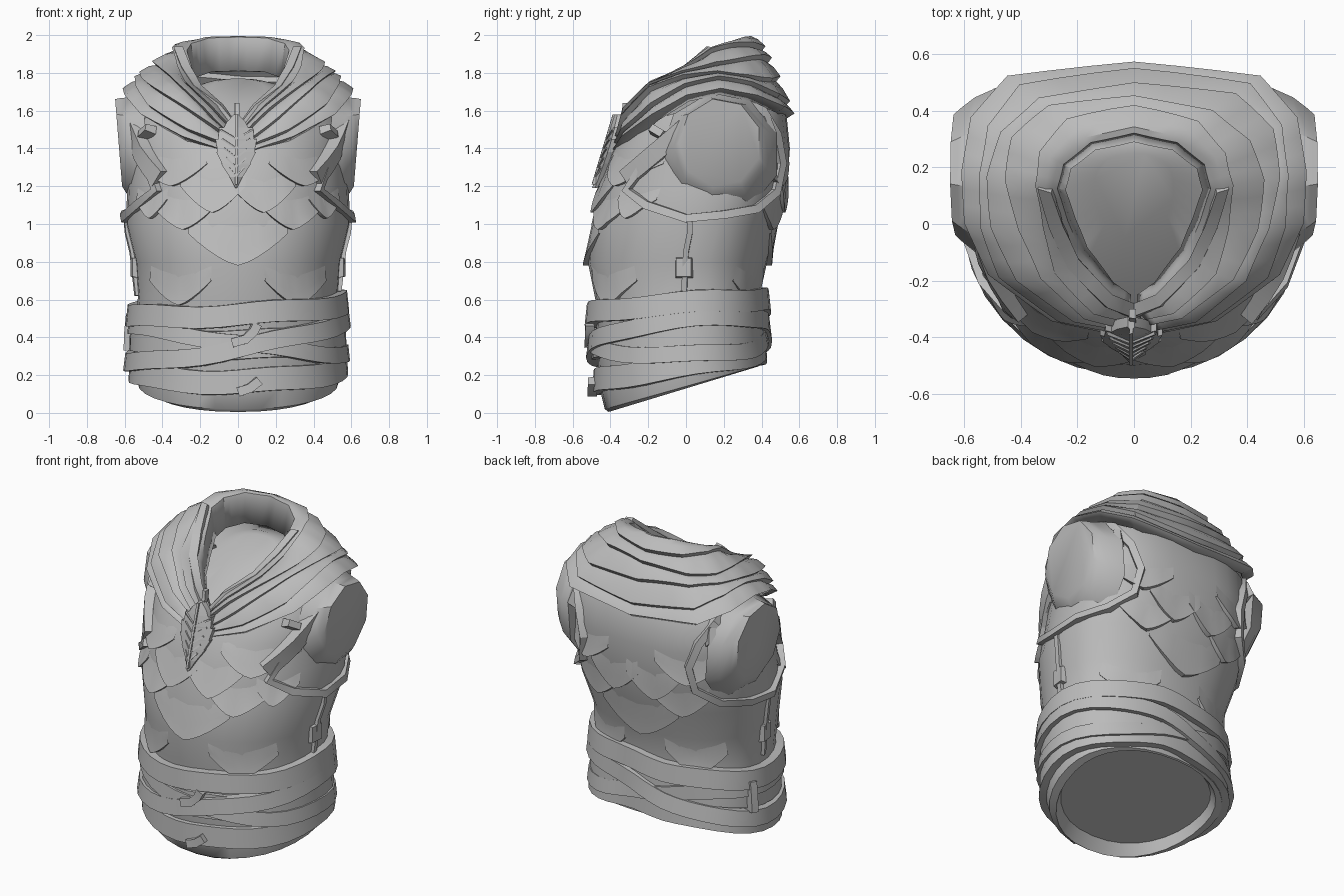
import bpy, bmesh, math
from mathutils import Vector
from mathutils.bvhtree import BVHTree

if "Cube" in bpy.data.objects:
    bpy.data.objects.remove(bpy.data.objects["Cube"])

grey = bpy.data.materials.new("plain_grey")
grey.use_nodes = True
grey.diffuse_color = (0.5, 0.5, 0.5, 1)
grey.node_tree.nodes["Principled BSDF"].inputs["Base Color"].default_value = (0.5, 0.5, 0.5, 1)


def finish(name, bm, angle=30):
    bmesh.ops.recalc_face_normals(bm, faces=bm.faces)
    me = bpy.data.meshes.new(name)
    bm.to_mesh(me)
    bm.free()
    me.materials.append(grey)
    ob = bpy.data.objects.new(name, me)
    bpy.context.collection.objects.link(ob)
    bpy.ops.object.select_all(action="DESELECT")
    ob.select_set(True)
    bpy.context.view_layer.objects.active = ob
    bpy.ops.object.shade_smooth_by_angle(angle=math.radians(angle))
    return ob


def loft(rows, wrap_u=False, wrap_v=False, cap=False):
    """Skin a list of equally long point rows."""
    bm = bmesh.new()
    vs = [[bm.verts.new(p) for p in r] for r in rows]
    n, m = len(vs), len(vs[0])
    for i in range(n if wrap_v else n - 1):
        for j in range(m if wrap_u else m - 1):
            a, b = vs[i], vs[(i + 1) % n]
            k = (j + 1) % m
            bm.faces.new((a[j], a[k], b[k], b[j]))
    if cap:
        bm.faces.new(vs[0])
        bm.faces.new(vs[-1])
    return bm


# Torso: tilted rings given as front z, back z, half width, front y, back y
RINGS = [(.08, .29, .46, -.37, .34), (.005, .245, .48, -.41, .38), (.02, .25, .53, -.43, .39),
         (.14, .32, .55, -.46, .395), (.35, .42, .55, -.47, .395), (.6, .62, .53, -.48, .39),
         (.8, .8, .545, -.52, .43), (1.0, 1.0, .595, -.5, .49), (1.2, 1.2, .585, -.455, .535),
         (1.38, 1.4, .58, -.395, .55), (1.47, 1.6, .57, -.335, .53), (1.52, 1.72, .49, -.31, .45),
         (1.42, 1.77, .26, -.28, .30), (1.62, 1.77, .14, -.05, .25)]


def ring(zf, zb, w, f, b, n=32):
    mid = f + (b - f) * .58
    back = .8 if zb > 1 else .9
    pts = []
    for i in range(n):
        a = math.tau * i / n
        s, c = math.sin(a), math.cos(a)
        y = mid + (f - mid) * c if c > 0 else mid + (b - mid) * (-c) ** back
        x = w * math.copysign(abs(s) ** (.9 if c > 0 else back), s)
        pts.append(Vector((x, y, zf + (zb - zf) * (y - f) / (b - f))))
    return pts


bm = loft([ring(*r) for r in RINGS], wrap_u=True, cap=True)
bmesh.ops.recalc_face_normals(bm, faces=bm.faces)
tree = BVHTree.FromBMesh(bm)
finish("torso", bm, 40)


def out(p):
    return Vector((p.x, p.y - .05, 0)).normalized()


def cast(origin, direction):
    """Drop a point onto the torso; slide to the nearest surface if it misses."""
    start, way = Vector(origin), Vector(direction)
    return tree.ray_cast(start, way)[0] or tree.find_nearest(start + way * 1.85)[0]


def on_front(x, z, side=-1):
    return cast((x, side * 2, z), (0, -side, 0))


def on_side(s, y, z):
    return cast((s * 2, y, z), (-s, 0, 0))


def on_ring(a, z):
    d = Vector((math.sin(a), -math.cos(a), 0))
    return cast(Vector((0, .05, z)) + d * 2, -d)


def ribbon(name, pts, width, thick, closed=False, sink=.02):
    """Rectangular strap that lies on the torso along a path."""
    rows, n = [], len(pts)
    for i, p in enumerate(pts):
        a = pts[i - 1] if closed or i else p
        b = pts[(i + 1) % n] if closed or i < n - 1 else p
        o = out(p)
        side = o.cross((b - a).normalized()).normalized() * width / 2
        rows.append([p + side - o * sink, p + side * .95 + o * thick * .8,
                     p - side * .95 + o * thick, p - side - o * sink])
    return finish(name, loft(rows, wrap_u=True, wrap_v=closed, cap=not closed))


# Scarf: draped from the neck line out to the shoulders, with stepped folds
NECK = [(.02, -.285, 1.50), (.09, -.245, 1.60), (.20, -.11, 1.69), (.25, .01, 1.80),
        (.285, .13, 1.92), (.26, .22, 1.955), (.16, .30, 1.985), (0, .335, 1.99)]
HEM = [(.05, -.355, 1.37), (.27, -.31, 1.45), (.48, -.16, 1.57), (.56, .01, 1.67),
       (.57, .18, 1.705), (.54, .36, 1.67), (.42, .495, 1.61), (0, .535, 1.57)]


def along(keys, t):
    i = min(int(t), len(keys) - 2)
    return Vector(keys[i]).lerp(Vector(keys[i + 1]), t - i)


def drape(t, v, lift):
    u = 7 - abs(t)
    p = along(NECK, u).lerp(along(HEM, u), v)
    front = max(0, 1 - abs(u - 2) / 2)
    o = Vector((p.x, p.y - .1, .25)).normalized()
    p += (o * .02 + Vector((0, -.035, .075)) * front) * math.sin(math.pi * v ** .8)
    p += o * lift
    p.x *= -1 if t < 0 else 1
    return p


FOLDS = [0, .14, .38, .6, .8, 1]


def fold(i, t):
    """Position of fold i, wandering along the drape."""
    return FOLDS[i] + (.06 * math.sin(t * 1.1 + i * 1.9) if 0 < i < 5 else 0)


rows = []
for k in range(43):
    t = -7 + k / 3
    top = drape(t, 0, 0)
    row = [top - Vector((0, 0, .18 * min(1, (7 - abs(t)) / 4))) - out(top) * .035, drape(t, 0, -.01)]
    for i in range(5):
        a, b = fold(i, t), fold(i + 1, t)
        row += [drape(t, a + .02, .002), drape(t, (a + b) / 2, .02), drape(t, b, .034)]
    row.append(drape(t, 1.0, -.03))
    rows.append(row)
scarf = finish("scarf", loft(rows), 28)
sol = scarf.modifiers.new("cloth", "SOLIDIFY")
sol.thickness = .02
sol.offset = 0

# Raised lapels beside the open neck
for s, side in ((1, "left"), (-1, "right")):
    ribbon(side + "_lapel", [drape(s * (7 - k / 2), .04, .01) for k in range(9)], .055, .03)

# Overlapping scales on chest and back: x, tip z, half width, height
SCALES = [(.34, 1.20, .18, .24), (.13, 1.06, .17, .28), (.28, .97, .17, .26), (0, .78, .26, .34),
          (.30, .57, .16, .26), (.45, 1.03, .08, .2)]


def scale(name, cx, tip, hw, h, side):
    cols = [c / 5 for c in range(-5, 6)]
    rows = []
    for f, lift in ((1, -.012), (.6, .0), (.25, .014), (0, .03), (0, -.02)):
        row = []
        for s in cols:
            low = tip + h * .5 * abs(s) ** 1.4
            p = on_front(cx + s * hw, low + (tip + h - low) * f, side)
            row.append(p + out(p) * (lift * (1 - .65 * s * s) if lift > 0 else lift))
        rows.append(row)
    finish(name, loft(rows), 32)


for side, word in ((-1, "chest"), (1, "back")):
    for x, tip, hw, h in SCALES if side < 0 else SCALES[:-1]:
        for s in ((1, -1) if x else (1,)):
            scale(f"{word}_scale", s * x, tip, hw, h, side)


# Small bevelled block facing outward from the body
def block(name, p, size, tilt=0, lean=0):
    bm = bmesh.new()
    bmesh.ops.create_cube(bm, size=1)
    o = out(p)
    across = Vector((0, 0, 1)).cross(o)
    up = (Vector((0, 0, 1)) - o * lean).normalized()
    o = across.cross(up)
    a = across * math.cos(tilt) + up * math.sin(tilt)
    b = up * math.cos(tilt) - across * math.sin(tilt)
    for v in bm.verts:
        k = .8 if v.co.z > 0 else 1
        v.co = p + a * v.co.x * size[0] * k + b * v.co.y * size[1] * k + o * v.co.z * size[2]
    finish(name, bm)


# Armholes, arm stumps, straps, seams, buckles and tags
HOLE = [(-.30, 1.18), (-.2, 1.10), (0, 1.03), (.2, 1.05), (.36, 1.08), (.46, 1.17), (.49, 1.32),
        (.465, 1.47), (.39, 1.6), (.27, 1.66), (.14, 1.67), (.03, 1.58), (-.1, 1.45), (-.22, 1.3)]
# Stump rings: x, centre z, half depth, half height
STUMP = [(.48, 1.37, .32, .33), (.555, 1.38, .285, .295), (.605, 1.41, .245, .26), (.632, 1.43, .22, .235)]
for s, word in ((1, "left"), (-1, "right")):
    ribbon(word + "_armhole_trim", [on_side(s, y, z) for y, z in HOLE], .045, .04, True)
    ribbon(word + "_shoulder_strap",
           [on_side(s, .15 - .45 * k / 6, 1.65 - .41 * k / 6) for k in range(7)], .10, .05)
    rows = []
    for x, cz, ry, rz in STUMP:
        angles = [math.tau * (i + .5) / 9 for i in range(9)]
        rows.append([Vector((s * (x + math.sin(a) * rz * .08), .18 + math.cos(a) * ry, cz + math.sin(a) * rz))
                     for a in angles])
    finish(word + "_arm_stump", loft(rows, wrap_u=True, cap=True), 42)
    ribbon(word + "_seam", [on_side(s, y, z) for y, z in ((.02, 1.04), (.02, .95), (0, .85), (-.01, .62))],
           .03, .02)
    block(word + "_buckle", on_side(s, -.01, .77), (.1, .12, .05))
    for part, y, z, size, tilt in (("front", -1, 1.485, (.1, .05, .06), -.5), ("back", 1, 1.52, (.05, .12, .05), .15)):
        p = on_front(s * .465, z, y)
        block(f"{word}_{part}_tag", p + out(p) * .02, size, s * tilt, .4)

# Sash wrapped round the waist: mean z, front dip, sideways slope, width, thickness
for name, m, dip, slope, w, t in (("upper_sash", .555, .035, .03, .12, .06), ("diagonal_wrap", .39, .05, .11, .10, .06),
                                  ("crossing_wrap", .39, .02, -.08, .09, .045), ("inner_wrap", .42, .06, 0, .16, .03),
                                  ("lower_wrap", .25, .085, .01, .13, .035)):
    pts = []
    for k in range(36):
        a = math.tau * k / 36
        pts.append(on_ring(a, m - dip * math.cos(a) + slope * math.sin(a) + .008 * math.sin(5 * a)))
    ribbon(name, pts, w, t, True)
for name, path in (("upper_sash_end", ((-.03, .37), (.04, .39), (.08, .43), (.1, .47))),
                   ("lower_sash_end", ((.0, .11), (.06, .13), (.11, .17)))):
    ribbon(name, [on_front(x, z) + Vector((0, -.04, 0)) for x, z in path], .05, .03)
ribbon("side_loop", [on_ring(-1.75, z) for z in (.33, .42, .52)], .04, .075)

# Leaf brooch with serrated edge, ridge and veins
LEAF = [(1.58, .012), (1.54, .05), (1.50, .07), (1.51, .09), (1.44, .095), (1.45, .11), (1.37, .095),
        (1.38, .105), (1.31, .07), (1.32, .08), (1.25, .035), (1.19, .004)]


def leaf_point(x, z, lift=0):
    return Vector((x - .01, -.365 - (1.58 - z) * .3 + abs(x) * .1 - lift, z))


rows = []
for z, w in LEAF:
    rows.append([leaf_point(-w, z), leaf_point(0, z, .015), leaf_point(w, z),
                 leaf_point(w, z, -.035), leaf_point(-w, z, -.035)])
finish("leaf_brooch", loft(rows, wrap_u=True, cap=True), 20)
ribbon("leaf_midrib", [leaf_point(0, 1.58 - k * .062, .016) for k in range(7)], .014, .008)
for k in range(5):
    for s in (1, -1):
        z = 1.47 - k * .05
        ribbon("leaf_vein", [leaf_point(0, z - .02, .014), leaf_point(s * (.085 - k * .011), z + .03, .004)],
               .01, .008)
ribbon("leaf_stem", [Vector((-.005, y, z)) for y, z in ((-.365, 1.53), (-.325, 1.59), (-.32, 1.64))], .025, .015)
